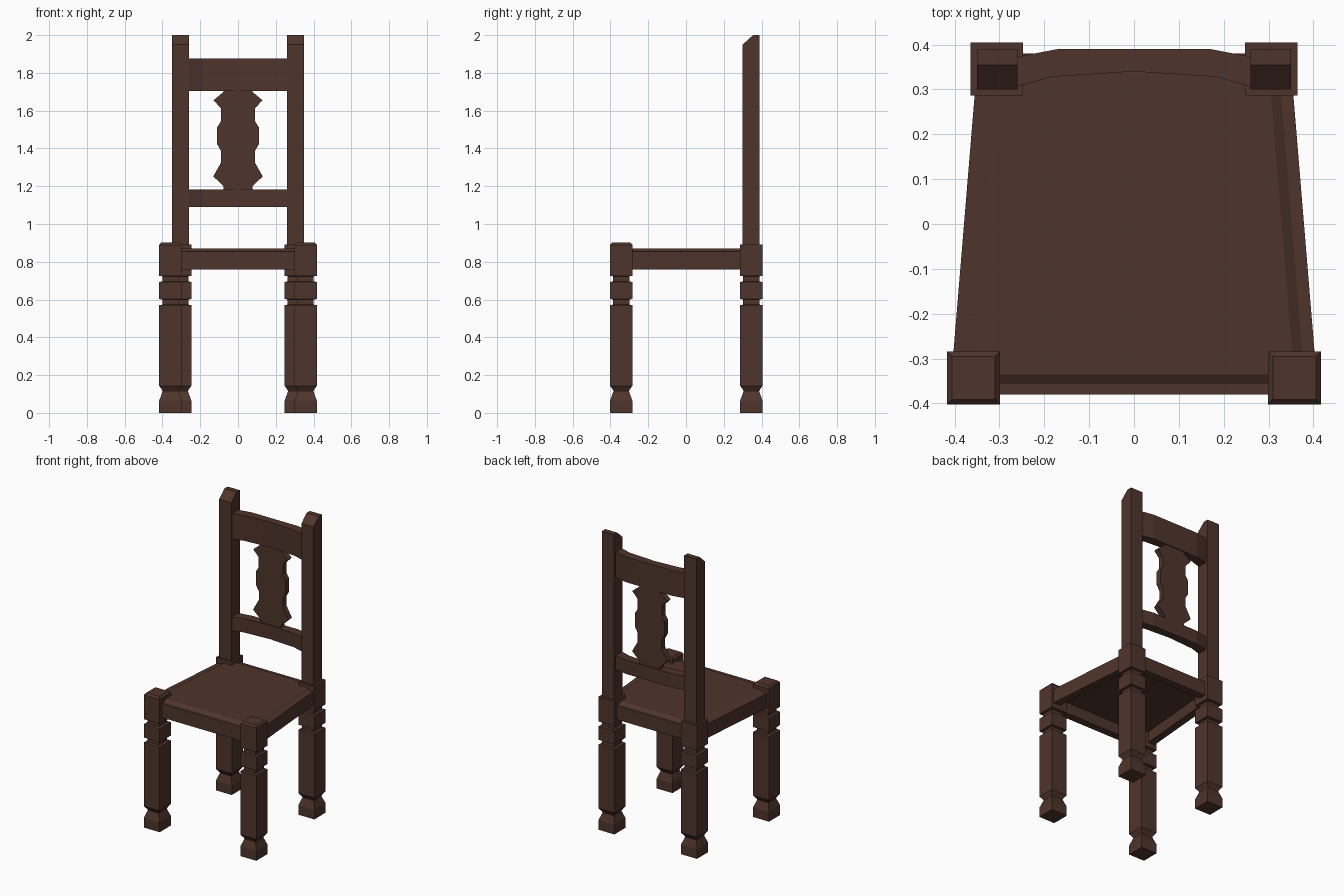
import bpy, bmesh

if "Cube" in bpy.data.objects:
    bpy.data.objects.remove(bpy.data.objects["Cube"])

wood = bpy.data.materials.new("dark_wood")
wood.diffuse_color = (0.078, 0.035, 0.025, 1)
wood.use_nodes = True
wood.node_tree.nodes["Principled BSDF"].inputs["Base Color"].default_value = wood.diffuse_color


def loft(name, rings):
    """Closed solid skinned through rings of equal point count."""
    bm = bmesh.new()
    loops = [[bm.verts.new(p) for p in ring] for ring in rings]
    n = len(loops[0])
    for a, b in zip(loops, loops[1:]):
        for i in range(n):
            j = (i + 1) % n
            bm.faces.new((a[i], a[j], b[j], b[i]))
    bm.faces.new(loops[0][::-1])
    bm.faces.new(loops[-1])
    bmesh.ops.recalc_face_normals(bm, faces=bm.faces[:])
    mesh = bpy.data.meshes.new(name)
    bm.to_mesh(mesh)
    bm.free()
    mesh.materials.append(wood)
    ob = bpy.data.objects.new(name, mesh)
    bpy.context.collection.objects.link(ob)
    return ob


def prism_z(name, outline, z0, z1):
    return loft(name, [[(x, y, z) for x, y in outline] for z in (z0, z1)])


def leg(name, cx, cy, head):
    """Square leg turned through a (half width, height) profile."""
    profile = [(0.059, 0), (0.059, 0.065), (0.041, 0.115), (0.046, 0.125),
               (0.059, 0.143), (0.059, 0.57), (0.043, 0.573), (0.043, 0.60),
               (0.059, 0.603), (0.059, 0.693), (0.043, 0.696), (0.043, 0.723),
               (0.059, 0.726)] + head
    loft(name, [[(cx + sx * h, cy + sy * h, z)
                 for sx, sy in ((-1, -1), (1, -1), (1, 1), (-1, 1))]
                for h, z in profile])


def edge_x(y):
    """Outer half width of the tapered seat frame."""
    return 0.379 - 0.0825 * y


for s, side in ((-1, "left"), (1, "right")):
    # Legs
    leg(f"front_leg_{side}", s * 0.358, -0.343, [(0.059, 0.89), (0.048, 0.902)])
    leg(f"back_leg_{side}", s * 0.306, 0.346, [(0.059, 0.892)])
    # Back posts with slanted top
    post = [(0.30, 0.88), (0.39, 0.88), (0.39, 2.0), (0.355, 2.0), (0.30, 1.95)]
    loft(f"back_post_{side}", [[(s * x, y, z) for y, z in post] for x in (0.26, 0.35)])
    # Tapered side rails
    prism_z(f"side_rail_{side}",
            [(s * (edge_x(y) - d), y) for y, d in
             ((-0.33, 0), (0.33, 0), (0.33, 0.05), (-0.33, 0.05))], 0.76, 0.855)

# Front and back seat rails
for name, y0, y1, w in (("front_rail", -0.38, -0.33, 0.33), ("back_rail", 0.33, 0.38, 0.29)):
    prism_z(name, [(-w, y0), (w, y0), (w, y1), (-w, y1)], 0.76, 0.855)


# Seat panel with chamfered rim
def seat_ring(y0, y1, inset, z):
    a, b = edge_x(y0) - inset, edge_x(y1) - inset
    return [(-a, y0, z), (a, y0, z), (b, y1, z), (-b, y1, z)]


loft("seat", [seat_ring(-0.357, 0.36, 0.027, 0.835),
              seat_ring(-0.357, 0.36, 0.027, 0.855),
              seat_ring(-0.335, 0.338, 0.050, 0.869)])

# Curved back rails
bow = [(-0.27, 0.303), (-0.185, 0.328), (0, 0.34), (0.185, 0.328), (0.27, 0.303),
       (0.27, 0.371), (0.17, 0.39), (-0.17, 0.39), (-0.27, 0.371)]
prism_z("crest_rail", bow, 1.705, 1.875)
prism_z("lower_back_rail", bow, 1.09, 1.183)

# Carved splat
half = [(0.076, 1.17), (0.076, 1.20), (0.131, 1.252), (0.089, 1.326), (0.089, 1.385),
        (0.11, 1.422), (0.11, 1.512), (0.09, 1.544), (0.09, 1.613), (0.13, 1.655),
        (0.076, 1.70), (0.076, 1.72)]
outline = half + [(-x, z) for x, z in reversed(half)]
loft("back_splat", [[(x, y, z) for x, z in outline] for y in (0.347, 0.384)])
